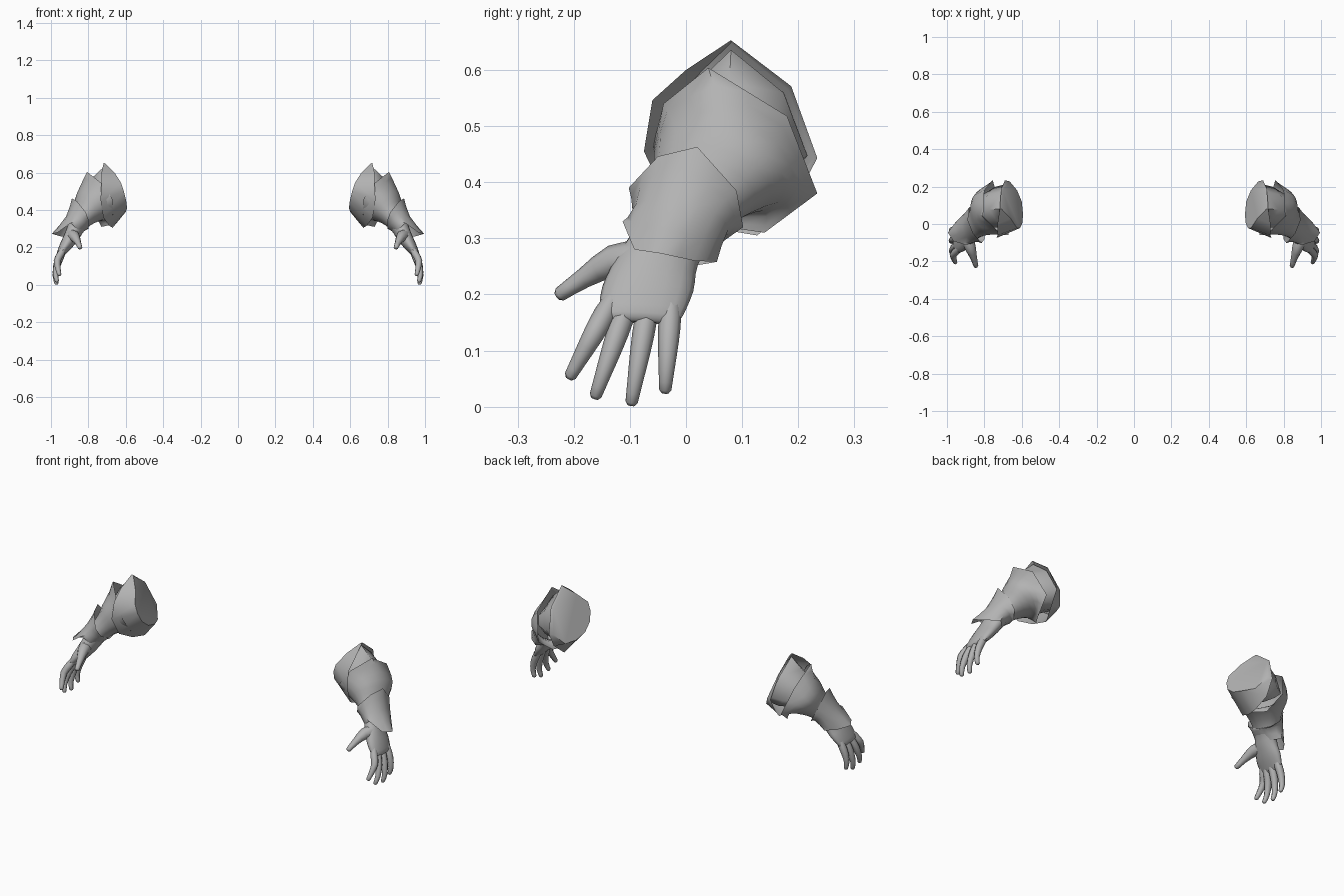
import bpy, bmesh, math
from mathutils import Vector

if "Cube" in bpy.data.objects:
    bpy.data.objects.remove(bpy.data.objects["Cube"])

grey = bpy.data.materials.new("grey")
grey.diffuse_color = (0.45, 0.45, 0.45, 1)
grey.use_nodes = True
grey.node_tree.nodes["Principled BSDF"].inputs["Base Color"].default_value = grey.diffuse_color


def loft(name, rings, cap_end=False, cap_start=False, angle=60):
    """Skin a list of equal-length rings and mirror the part to the other arm."""
    bm = bmesh.new()
    vs = [[bm.verts.new(p) for p in r] for r in rings]
    n = len(vs[0])
    for a, b in zip(vs, vs[1:]):
        for i in range(n):
            bm.faces.new((a[i], a[(i + 1) % n], b[(i + 1) % n], b[i]))
    if cap_end:
        bm.faces.new(vs[-1])
    if cap_start:
        bm.faces.new(vs[0])
    bmesh.ops.recalc_face_normals(bm, faces=bm.faces)
    me = bpy.data.meshes.new(name)
    bm.to_mesh(me)
    bm.free()
    me.materials.append(grey)
    ob = bpy.data.objects.new(name, me)
    bpy.context.collection.objects.link(ob)
    bpy.ops.object.select_all(action='DESELECT')
    ob.select_set(True)
    bpy.context.view_layer.objects.active = ob
    bpy.ops.object.shade_smooth_by_angle(angle=math.radians(angle))
    mirror = ob.modifiers.new("other_arm", 'MIRROR')
    mirror.use_clip = False
    mirror.use_mirror_merge = False
    return ob


def split(points):
    """Insert a midpoint on each side so 8 corners become 16 points."""
    pts = [Vector(p) for p in points]
    out = []
    for i, p in enumerate(pts):
        out += [p, (p + pts[(i + 1) % len(pts)]) / 2]
    return out


def ellipse(c, a, u, b, v, n=16):
    c, u, v = Vector(c), Vector(u).normalized(), Vector(v).normalized()
    return [c + u * a * math.cos(t) + v * b * math.sin(t)
            for t in (2 * math.pi * i / n for i in range(n))]


def smooth_rings(rings, steps=3):
    """Catmull-Rom interpolation between neighbouring rings."""
    out = []
    for k in range(len(rings) - 1):
        quad = [rings[max(k - 1, 0)], rings[k], rings[k + 1],
                rings[min(k + 2, len(rings) - 1)]]
        for s in range(steps):
            t = s / steps
            out.append([0.5 * (2 * p1 + (p2 - p0) * t
                        + (2 * p0 - 5 * p1 + 4 * p2 - p3) * t * t
                        + (3 * p1 - p0 - 3 * p2 + p3) * t ** 3)
                        for p0, p1, p2, p3 in zip(*quad)])
    return out + [rings[-1]]


def digit(name, path, radii, n=8):
    """Tapered finger along a short path with a blunt rounded tip."""
    path = [Vector(p) for p in path]
    rings = []
    for i, (p, r) in enumerate(zip(path, radii)):
        d = (path[min(i + 1, len(path) - 1)] - path[max(i - 1, 0)]).normalized()
        u = Vector((1, 0, 0))
        u = (u - d * u.dot(d)).normalized()
        rings.append(ellipse(p, r, u, r, d.cross(u), n))
    rings = smooth_rings(rings, 2)
    tip = sum(rings[-1], Vector()) / n
    d = (path[-1] - path[-2]).normalized()
    rings.append([tip + (p - tip) * 0.6 + d * 0.006 for p in rings[-1]])
    loft(name, rings, cap_end=True)


# Forearm flaring to a pointed rim, narrowing to the wrist and palm
rim = split([(.807, .04, .604), (.725, -.04, .54), (.672, -.06, .46),
             (.668, 0, .38), (.685, .07, .32), (.73, .14, .31),
             (.755, .234, .38), (.80, .18, .518)])
fore_v = (-.25, -.93, .25)
body = [rim,
        ellipse((.782, .06, .42), .105, (.75, .05, .65), .125, fore_v),
        ellipse((.825, .02, .372), .068, (.75, .05, .65), .088, fore_v),
        ellipse((.862, -.015, .318), .05, (.8, .05, .55), .07, (-.12, -1, .2)),
        ellipse((.888, -.05, .262), .041, (.9, 0, .4), .072, (0, -1, .12)),
        ellipse((.919, -.068, .21), .034, (1, 0, .3), .081, (0, -1, .06)),
        ellipse((.947, -.08, .165), .022, (1, 0, .15), .074, (0, -1, .05)),
        ellipse((.951, -.082, .150), .011, (1, 0, .15), .064, (0, -1, .05))]
loft("forearm_and_palm", smooth_rings(body), cap_end=True)

# Four fingers: base y, base z, tip y, tip z, tip x
fingers = {"index_finger": (-.125, .20, -.206, .055, .955),
           "middle_finger": (-.098, .20, -.161, .020, .968),
           "ring_finger": (-.064, .20, -.097, .008, .970),
           "little_finger": (-.026, .20, -.037, .030, .970)}
for name, (y0, z0, y1, z1, x1) in fingers.items():
    digit(name, [(.930, y0, z0),
                 (.949, y0 * .75 + y1 * .25, z0 * .75 + z1 * .25),
                 (.967, y0 * .5 + y1 * .5, z0 * .5 + z1 * .5),
                 (x1 + .007, y0 * .2 + y1 * .8, z0 * .2 + z1 * .8),
                 (x1, y1, z1)], (.016, .020, .0185, .014, .011))

# Thumb
digit("thumb", [(.892, -.075, .262), (.874, -.13, .259),
                (.857, -.182, .229), (.845, -.225, .2)],
      (.036, .029, .018, .013))

# Wrist guard with flared upper and lower rims
upper = split([(.888, .02, .463), (.86, -.05, .446), (.815, -.102, .39),
               (.798, -.08, .345), (.80, 0, .30), (.82, .06, .29),
               (.85, .102, .32), (.88, .09, .385)])
lower = split([(.995, -.045, .273), (.965, -.092, .28), (.895, -.113, .33),
               (.855, -.095, .295), (.85, -.04, .267), (.865, .02, .252),
               (.90, .055, .258), (.95, .015, .26)])
waist = ellipse((.862, -.01, .333), .066, (.85, 0, .5), .088, (-.15, -1, .2))
loft("wrist_guard", smooth_rings([upper, waist, lower], 2))

# Elbow cup: jagged rim around the forearm flare, closed by a flat slanted end
cup_rim = [(.718, .08, .653), (.71, .1875, .571), (.69, .234, .443),
           (.69, .19, .36), (.67, .127, .305), (.69, .05, .318),
           (.72, -.03, .36), (.735, -.075, .455), (.73, -.06, .546),
           (.73, .0, .60)]
cup_end = [(.708, .08, .648), (.70, .182, .565), (.665, .228, .443),
           (.625, .18, .385), (.60, .12, .39), (.593, .05, .41),
           (.598, .0, .45), (.61, -.022, .50), (.625, -.022, .545),
           (.66, .03, .60)]
cup_rim = [Vector(p) for p in cup_rim]
cup_end = [Vector(p) for p in cup_end]
loft("elbow_cup", [cup_rim, cup_end], cap_end=True)

# Short sleeve joining the forearm flare to the elbow cup
mid = sum(cup_end, Vector()) / len(cup_end)
outer = ellipse((.765, .07, .438), .085, (.7, .05, .7), -.098, fore_v, 10)
inner = [mid + (p - mid) * .92 + Vector((.010, 0, 0)) for p in cup_end]
# swell the middle so the sleeve fills the flare
belly_mid = (Vector((.765, .07, .438)) + mid) / 2
belly = [belly_mid + ((a + b) / 2 - belly_mid) * 1.1
         for a, b in zip(outer, inner)]
loft("elbow_sleeve", [outer, belly, inner])
